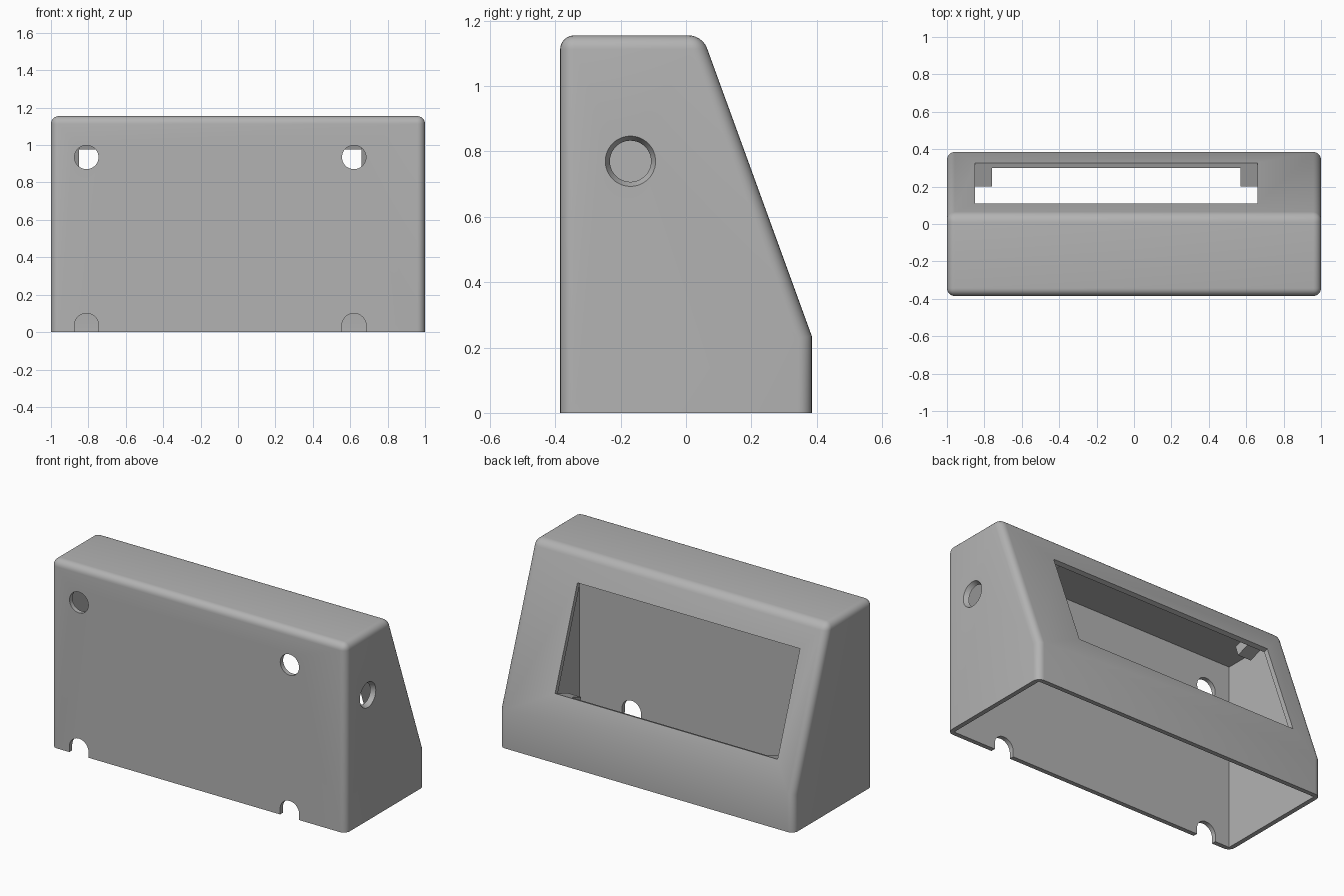
import bpy, bmesh, math
from mathutils import Vector, Matrix

if "Cube" in bpy.data.objects:
    bpy.data.objects.remove(bpy.data.objects["Cube"])

T = 0.028                                   # wall thickness
A = math.radians(20)                        # lean of the sloped panel
UP = Vector((0, -math.sin(A), math.cos(A)))  # up along the slope
OUT = Vector((0, math.cos(A), math.sin(A)))  # away from the slope
BEND = Vector((0, 0.385, 0.235))            # lower edge of the slope
TOP = 1.155

grey = bpy.data.materials.new("plain grey")
grey.diffuse_color = (0.45, 0.45, 0.45, 1)
grey.use_nodes = True
grey.node_tree.nodes["Principled BSDF"].inputs["Base Color"].default_value = grey.diffuse_color


def finish(name, bm):
    bmesh.ops.recalc_face_normals(bm, faces=bm.faces)
    me = bpy.data.meshes.new(name)
    bm.to_mesh(me)
    bm.free()
    me.materials.append(grey)
    ob = bpy.data.objects.new(name, me)
    bpy.context.collection.objects.link(ob)
    return ob


def prism(points, offset):
    """Close a polygon of points swept along offset."""
    bm = bmesh.new()
    lo = [bm.verts.new(p) for p in points]
    hi = [bm.verts.new(Vector(p) + Vector(offset)) for p in points]
    bm.faces.new(lo)
    bm.faces.new(hi[::-1])
    for i in range(len(lo)):
        j = (i + 1) % len(lo)
        bm.faces.new((lo[i], lo[j], hi[j], hi[i]))
    return bm


def side_profile(inset, bottom):
    """Side outline of the case, shrunk by inset."""
    y = 0.385 - inset
    z = TOP - inset
    c = OUT.dot(BEND) - inset
    return [(-y, bottom), (y, bottom), (y, (c - OUT.y * y) / OUT.z),
            ((c - OUT.z * z) / OUT.y, z), (-y, z)]


def slope_box(name, x0, x1, s0, s1, h0, h1):
    """Box in slope coordinates: x, distance up the slope, height off it."""
    pts = [BEND + UP * s + OUT * h for s, h in ((s0, h0), (s1, h0), (s1, h1), (s0, h1))]
    return finish(name, prism([(x0, p.y, p.z) for p in pts], (x1 - x0, 0, 0)))


# Outer case with rounded edges, except the base rim and the slope bend
bm = prism([(-1, y, z) for y, z in side_profile(0, 0)], (2, 0, 0))
bmesh.ops.recalc_face_normals(bm, faces=bm.faces)
edges = []
for e in bm.edges:
    a, b = (v.co for v in e.verts)
    flat_base = a.z < 0.001 and b.z < 0.001
    bend = abs(a.z - BEND.z) < 0.001 and abs(b.z - BEND.z) < 0.001
    if not (flat_base or bend):
        edges.append(e)
bmesh.ops.bevel(bm, geom=edges, offset=0.042, segments=6, profile=0.5, affect='EDGES')
case = finish("case", bm)

# Cutters: hollow inside, open at the base
cutters = [finish("hollow_cutter", prism(
    [(T - 1, y, z) for y, z in side_profile(T, -0.2)], (2 - 2 * T, 0, 0)))]

# Display window in the slope
W0, W1, S0, S1 = -0.85, 0.66, 0.17, 0.804
cutters.append(slope_box("window_cutter", W0, W1, S0, S1, -0.06, 0.06))

# Front wall holes and arched notches at the base
N = 40
for x in (-0.81, 0.62):
    ring = [(x + 0.064 * math.cos(2 * math.pi * i / N), -0.45,
             0.935 + 0.064 * math.sin(2 * math.pi * i / N)) for i in range(N)]
    cutters.append(finish("hole_cutter", prism(ring, (0, 0.15, 0))))
    arch = [(x + 0.065 * math.cos(math.pi * i / 20), -0.45,
             0.035 + 0.065 * math.sin(math.pi * i / 20)) for i in range(21)]
    arch += [(x - 0.065, -0.45, -0.1), (x + 0.065, -0.45, -0.1)]
    cutters.append(finish("notch_cutter", prism(arch, (0, 0.15, 0))))

# Tapered socket hole in the right wall
bm = bmesh.new()
slope = (0.077 - 0.063) / T
bmesh.ops.create_cone(bm, cap_ends=True, segments=48, depth=2 * T,
                      radius1=0.063 - slope * T / 2, radius2=0.077 + slope * T / 2,
                      matrix=Matrix.Translation((1 - T / 2, -0.17, 0.77))
                      @ Matrix.Rotation(math.pi / 2, 4, 'Y'))
cutters.append(finish("socket_cutter", bm))

for c in cutters:
    c.hide_render = True
    c.hide_viewport = False
    m = case.modifiers.new(c.name, 'BOOLEAN')
    m.operation = 'DIFFERENCE'
    m.solver = 'EXACT'
    m.object = c

# Bake the cuts and remove the cutters
bpy.context.view_layer.objects.active = case
case.select_set(True)
for m in list(case.modifiers):
    bpy.ops.object.modifier_apply(modifier=m.name)
for c in cutters:
    bpy.data.objects.remove(c, do_unlink=True)
bpy.ops.object.shade_smooth_by_angle(angle=math.radians(25))

# Display brackets behind the window corners
for side, x in (("left", W0), ("right", W1 - 0.09)):
    slope_box("lower_bracket_" + side, x, x + 0.09, S0 - 0.09, S0, -0.134, -0.02)
    slope_box("upper_bracket_" + side, x, x + 0.09, S1 + 0.035, S1 + 0.1, -0.134, -0.02)
